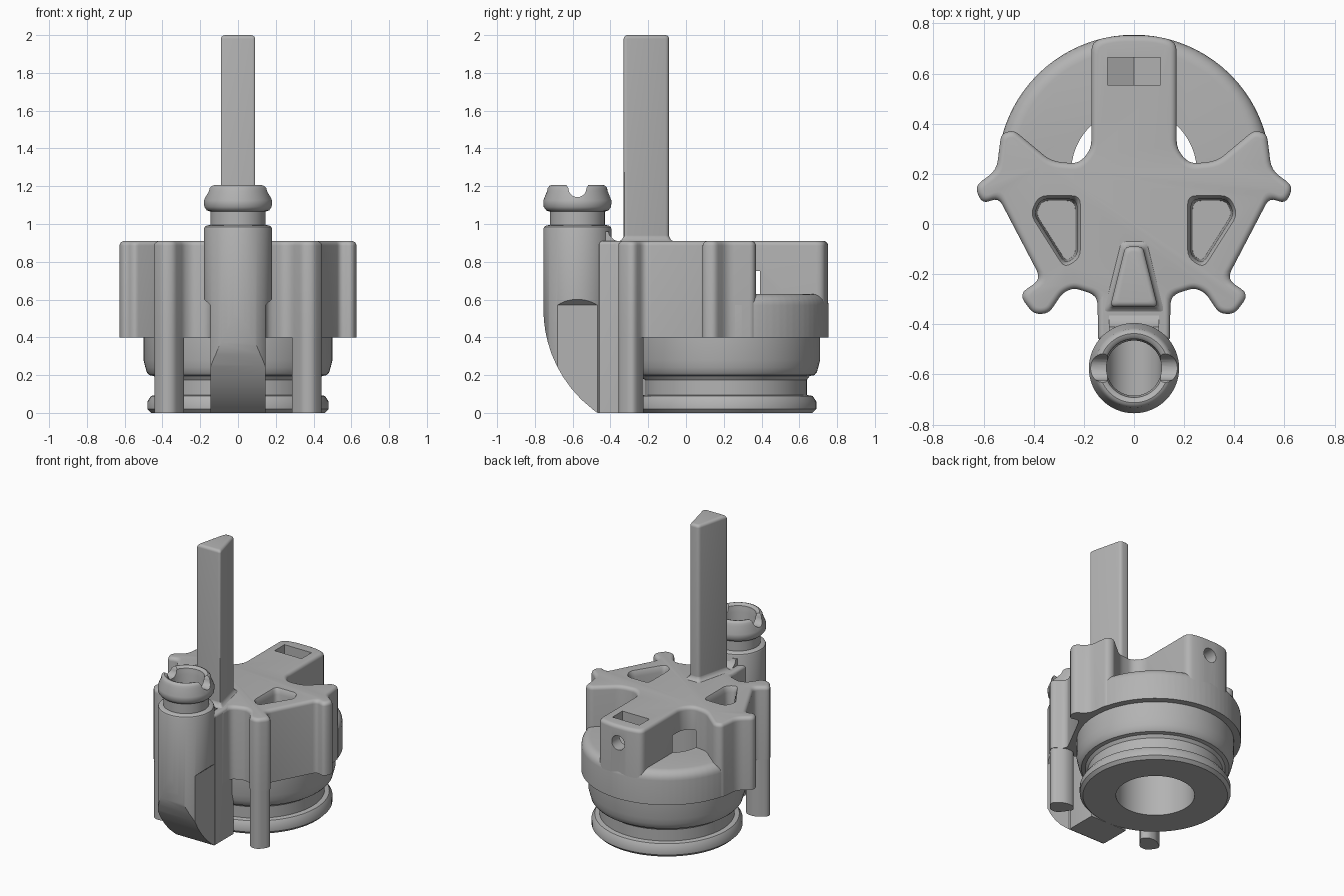
import bpy, bmesh
from math import sin, cos, pi, radians, sqrt
from mathutils import Vector

if "Cube" in bpy.data.objects:
    bpy.data.objects.remove(bpy.data.objects["Cube"])

grey = bpy.data.materials.new("plain grey")
grey.use_nodes = True
COLOUR = (0.45, 0.45, 0.45, 1)
grey.diffuse_color = COLOUR
grey.node_tree.nodes["Principled BSDF"].inputs["Base Color"].default_value = COLOUR


def skin(name, loops):
    """Bridge equal loops of 3D points and cap both ends."""
    bm = bmesh.new()
    rings = [[bm.verts.new(p) for p in loop] for loop in loops]
    n = len(rings[0])
    for a, b in zip(rings, rings[1:]):
        for i in range(n):
            j = (i + 1) % n
            bm.faces.new((a[i], a[j], b[j], b[i]))
    bm.faces.new(rings[0][::-1])
    bm.faces.new(rings[-1])
    bmesh.ops.recalc_face_normals(bm, faces=bm.faces[:])
    mesh = bpy.data.meshes.new(name)
    bm.to_mesh(mesh)
    bm.free()
    mesh.materials.append(grey)
    ob = bpy.data.objects.new(name, mesh)
    bpy.context.collection.objects.link(ob)
    return ob


def outline(points, inset, radius, steps=5):
    """Mitre-inset an anticlockwise polygon, then round its corners."""
    pts = [Vector(p) for p in points]
    n = len(pts)
    moved = []
    for i, p in enumerate(pts):
        d1 = (p - pts[i - 1]).normalized()
        d2 = (pts[(i + 1) % n] - p).normalized()
        n1, n2 = Vector((-d1.y, d1.x)), Vector((-d2.y, d2.x))
        moved.append(p + (n1 + n2) * inset / (1 + n1.dot(n2)))
    out = []
    for i, p in enumerate(moved):
        a, b = moved[i - 1] - p, moved[(i + 1) % n] - p
        t = min(radius, 0.45 * a.length, 0.45 * b.length)
        s, e = p + a.normalized() * t, p + b.normalized() * t
        for k in range(steps):
            u = k / (steps - 1)
            out.append(s * (1 - u) ** 2 + p * 2 * u * (1 - u) + e * u * u)
    return out


def prism(name, points, layers, radius=0.03):
    return skin(name, [[(q.x, q.y, z) for q in outline(points, inset, radius)]
                       for z, inset in layers])


def round_top(z0, z1, r, steps=5):
    """Layers of a wall whose top edge is rounded."""
    return [(z0, 0)] + [(z1 - r + r * sin(a), r - r * cos(a))
                        for a in (k * pi / 2 / steps for k in range(steps + 1))]


def lathe(name, y, profile, n=72):
    return skin(name, [[(r * cos(2 * pi * i / n), y + r * sin(2 * pi * i / n), z)
                        for i in range(n)] for r, z in profile])


def extrude(name, points, axis, lo, hi):
    """Extrude (x, z) points along y, or (y, z) points along x."""
    place = (lambda p, d: (p[0], d, p[1])) if axis == "y" else (lambda p, d: (d, p[0], p[1]))
    return skin(name, [[place(p, d) for p in points] for d in (lo, hi)])


def circle(u, v, r, n=32):
    return [(u + r * cos(2 * pi * i / n), v + r * sin(2 * pi * i / n)) for i in range(n)]


def cut(target, *cutters):
    bpy.context.view_layer.objects.active = target
    for c in cutters:
        mod = target.modifiers.new("cut", "BOOLEAN")
        mod.operation, mod.solver, mod.object = "DIFFERENCE", "EXACT", c
        bpy.ops.object.modifier_apply(modifier=mod.name)


def mirror(half):
    return half + [(-x, y) for x, y in reversed(half)]


BODY_Y, TUBE_Y = 0.21, -0.575
TOP = 0.91

# Winged top plate with the back tab
plate_half = [(0.145, -0.40), (0.145, -0.285), (0.24, -0.255), (0.285, -0.275),
              (0.34, -0.357), (0.40, -0.36), (0.46, -0.28), (0.37, -0.22),
              (0.54, 0.105), (0.605, 0.08), (0.637, 0.15), (0.548, 0.215),
              (0.53, 0.36), (0.48, 0.375), (0.33, 0.25), (0.22, 0.24),
              (0.17, 0.30), (0.17, 0.73), (0.07, 0.752)]
plate = prism("top_plate", mirror(plate_half), round_top(0.4, TOP, 0.025), 0.04)

# Rounded shoulder behind the wings
arc = [(0.545 * cos(k * pi / 40), BODY_Y + 0.545 * sin(k * pi / 40)) for k in range(41)]
shoulder = prism("back_shoulder", [(-0.5, 0.15), (0.5, 0.15)] + arc,
                 round_top(0.4, 0.63, 0.06), 0.01)

# Turned base with its groove and lip
base = lathe("round_base", BODY_Y, [
    (0.46, 0), (0.48, 0.02), (0.48, 0.06), (0.46, 0.09), (0.43, 0.095),
    (0.43, 0.175), (0.445, 0.195), (0.47, 0.2), (0.483, 0.215), (0.49, 0.24),
    (0.5, 0.28), (0.5, 0.42)])

# Openings in plate, shoulder and base
bore = lathe("bore_cutter", BODY_Y, [(0.25, -0.2), (0.25, 0.75)])
window = extrude("window_cutter", [(-0.105, 1), (-0.105, 0.77), (0, 0.72),
                                   (0.105, 0.77), (0.105, 1)], "y", 0.555, 0.665)
pin_hole = extrude("pin_hole_cutter", circle(0, 0.79, 0.05), "y", 0.6, 0.9)
pocket_half = [(0.222, 0.105), (0.222, -0.13), (0.275, -0.165), (0.405, 0.04), (0.375, 0.105)]
pockets = [prism("pocket_cutter", pts,
                 [(0.62, 0.012), (0.87, 0.005), (0.9, -0.002), (0.92, -0.014)], 0.035)
           for pts in (pocket_half[:], [(-x, y) for x, y in reversed(pocket_half)])]
cut(plate, bore, window, pin_hole, *pockets)
cut(shoulder, bore)
cut(base, bore)

# Two long front legs
leg_half = [(0.275, -0.265), (0.34, -0.357), (0.40, -0.36), (0.46, -0.28),
            (0.375, -0.223), (0.31, -0.225)]
for side, pts in (("left", leg_half), ("right", [(-x, y) for x, y in reversed(leg_half)])):
    prism(side + "_front_leg", pts, [(0, 0.002), (0.45, 0.002)], 0.04)

# Tall wedge-shaped post with a flared foot
prism("tall_post", [(-0.095, -0.33), (0.095, -0.33), (0.035, -0.09), (-0.035, -0.09)],
      [(0.88, -0.02), (TOP, -0.02), (0.918, -0.009), (0.935, 0)] + round_top(0.94, 2, 0.02), 0.02)

# Front tube with a notched collar
tube = lathe("front_tube", TUBE_Y, [
    (0.18, 0), (0.18, 0.975), (0.176, 0.985), (0.165, 0.992), (0.145, 0.995),
    (0.145, 1.065), (0.165, 1.072), (0.178, 1.09), (0.18, 1.11), (0.18, 1.125),
    (0.16, 1.175), (0.157, 1.19), (0.148, 1.202), (0.138, 1.206), (0.126, 1.202),
    (0.117, 1.192), (0.115, 1.175), (0.11, 1.15), (0.11, 0.45)], 64)
bend = 0.673
elbow_curve = [(-0.755 + bend - sqrt(bend ** 2 - (0.55 - z) ** 2), z)
               for z in (0.55 - 0.06 * k for k in range(11))]
elbow = extrude("elbow_cutter", [(-0.9, 0.55)] + elbow_curve + [(-0.43, -0.05), (-0.9, -0.05)],
                "x", -0.3, 0.3)
flats = [extrude("flat_cutter", [(s * 0.145, -0.1), (s * 0.145, 0.57), (s * 0.19, 0.61),
                                 (s * 0.3, 0.61), (s * 0.3, -0.1)], "y", -0.9, -0.3)
         for s in (-1, 1)]
notch = extrude("notch_cutter", [(TUBE_Y + 0.048 * cos(a), 1.19 + 0.048 * sin(a))
                                 for a in (radians(180 + 15 * k) for k in range(13))]
                + [(TUBE_Y + 0.06, 1.21), (TUBE_Y + 0.06, 1.3),
                   (TUBE_Y - 0.06, 1.3), (TUBE_Y - 0.06, 1.21)], "x", -0.3, 0.3)
channel = extrude("channel_cutter", circle(0, 0.45, 0.109), "y", -0.685, -0.465)
cut(tube, elbow, *flats, notch, channel)

# Web joining tube and body
prism("tube_web", [(-0.143, -0.46), (0.143, -0.46), (0.143, -0.25), (-0.143, -0.25)],
      round_top(0, TOP, 0.02), 0.005)
extrude("web_fillet", [(-0.46, 0.85), (-0.34, 0.85), (-0.35, 0.905), (-0.38, 0.915),
                       (-0.405, 0.94), (-0.41, 0.96), (-0.46, 0.96)], "x", -0.1, 0.1)

# Remove cutters and shade the rest
for c in [bore, window, pin_hole, *pockets, elbow, *flats, notch, channel]:
    bpy.data.objects.remove(c)
for ob in bpy.context.collection.objects:
    if ob.type == "MESH" and grey.name in ob.data.materials:
        bpy.ops.object.select_all(action="DESELECT")
        ob.select_set(True)
        bpy.context.view_layer.objects.active = ob
        bpy.ops.object.shade_smooth_by_angle(angle=radians(35))
